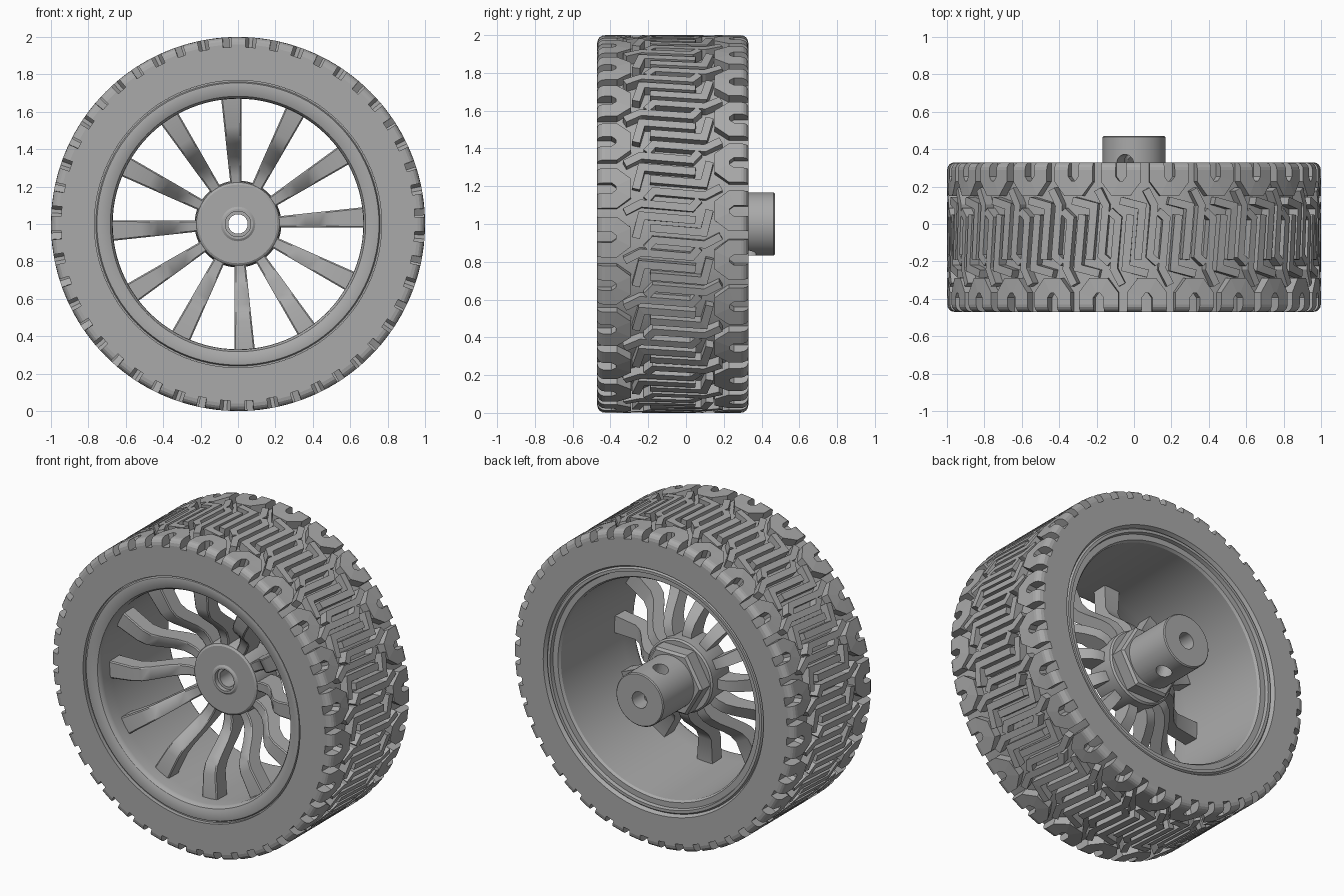
import bpy, bmesh
from math import sin, cos, pi, radians, sqrt
from mathutils import Vector, Matrix

cube = bpy.data.objects.get("Cube")
if cube:
    bpy.data.objects.remove(cube, do_unlink=True)

grey = bpy.data.materials.new("plain_grey")
grey.use_nodes = True
colour = (0.4, 0.4, 0.4, 1)
grey.diffuse_color = colour
grey.node_tree.nodes["Principled BSDF"].inputs["Base Color"].default_value = colour

CENTRE_Z = 1.0      # axle height
MID_Y = -0.07       # middle of the tyre width
HALF = 0.4          # half tyre width
PITCHES = 24        # tread repeats


def polar(r, y, a):
    return Vector((r * cos(a), y, CENTRE_Z + r * sin(a)))


def smooth(ob):
    bpy.ops.object.select_all(action='DESELECT')
    ob.select_set(True)
    bpy.context.view_layer.objects.active = ob
    bpy.ops.object.shade_smooth_by_angle(angle=radians(30))


def finish(name, bm):
    bmesh.ops.recalc_face_normals(bm, faces=bm.faces)
    mesh = bpy.data.meshes.new(name)
    bm.to_mesh(mesh)
    bm.free()
    ob = bpy.data.objects.new(name, mesh)
    bpy.context.collection.objects.link(ob)
    mesh.materials.append(grey)
    return ob


def lathe(name, profile, segs=96):
    """Spin a closed (radius, y) profile about the axle."""
    bm = bmesh.new()
    rings = []
    for i in range(segs):
        a = 2 * pi * i / segs
        rings.append([bm.verts.new(polar(r, y, a)) for r, y in profile])
    n = len(profile)
    for i in range(segs):
        p, q = rings[i], rings[(i + 1) % segs]
        for j in range(n):
            k = (j + 1) % n
            bm.faces.new((p[j], p[k], q[k], q[j]))
    ob = finish(name, bm)
    smooth(ob)
    return ob


# Tyre carcass
front, back = MID_Y - HALF, MID_Y + HALF
lathe("tyre", [(0.768, front), (0.946, front), (0.946, back), (0.78, back),
               (0.768, back - 0.02)], 144)


# Tread: raised ribs drawn as (around, across) paths and wrapped on the tyre
def crown(v):
    d = max(0.0, abs(v) - 0.36)
    return 0.96 + sqrt(max(0.0, 0.04 ** 2 - d * d))


def add_rib(bm, path, width, phase):
    pts = [Vector(p) for p in path]
    rows = []
    for i, p in enumerate(pts):
        d0 = (p - pts[i - 1]).normalized() if i else (pts[1] - p).normalized()
        d1 = (pts[i + 1] - p).normalized() if i < len(pts) - 1 else d0
        n0, n1 = Vector((-d0.y, d0.x)), Vector((-d1.y, d1.x))
        m = (n0 + n1).normalized()
        off = m * (width / 2 / max(0.4, m.dot(n0)))
        row = []
        for q, top in ((p + off, 1), (p - off, 1), (p - off, 0), (p + off, 0)):
            r = crown(q.y) if top else 0.935
            row.append(bm.verts.new(polar(r, MID_Y + q.y, phase - q.x)))
        rows.append(row)
    for a, b in zip(rows, rows[1:]):
        for j in range(4):
            k = (j + 1) % 4
            bm.faces.new((a[j], a[k], b[k], b[j]))
    bm.faces.new(rows[0])
    bm.faces.new(rows[-1][::-1])


leg = [(0.068, v) for v in (0.31, 0.36, 0.375, 0.388, 0.396, 0.4)]
shoulder = [(-u, v) for u, v in reversed(leg)] + [(-0.03, 0.26), (0.03, 0.26)] + leg
shoulder = [(u - 0.07, v) for u, v in shoulder]
hook = [(-0.075, 0.195), (0.045, 0.165), (0.02, -0.12)]
inner = [(-0.066, 0.255), (-0.021, 0.17), (-0.045, -0.1), (0.0, -0.14)]
step = 2 * pi / PITCHES


def build_tread(name, patterns):
    bm = bmesh.new()
    for i in range(PITCHES):
        for path, width, shift in patterns:
            phase = pi / 2 + (i - shift) * step
            add_rib(bm, path, width, phase)
            add_rib(bm, [(-u, -v) for u, v in path], width, phase)
    finish(name, bm)


build_tread("shoulder_tread", [(shoulder, 0.08, 0)])
build_tread("centre_tread", [(hook, 0.042, 0), (inner, 0.04, 0.5)])

# Rim with a flat front lip, tapered barrel and stepped back flange
lathe("rim", [
    (0.768, -0.445), (0.76, -0.445), (0.754, -0.458), (0.748, -0.46),
    (0.70, -0.452), (0.683, -0.445), (0.673, -0.43), (0.67, -0.41),
    (0.672, -0.32), (0.69, 0.28), (0.70, 0.295), (0.735, 0.295),
    (0.74, 0.318), (0.758, 0.318), (0.768, 0.305)])

# Hub drum and hex nut
lathe("hub_drum", [(0.07, -0.13), (0.21, -0.13), (0.222, -0.122), (0.228, -0.105),
                   (0.232, 0.06), (0.222, 0.07), (0.07, 0.07)])
lathe("hex_nut", [(0.12, 0.06), (0.22, 0.06), (0.22, 0.145),
                  (0.205, 0.16), (0.12, 0.16)], 6)

# Axle boss with bore and a cross-drilled screw hole
boss = lathe("axle_boss", [
    (0.068, -0.138), (0.068, -0.11), (0.052, -0.11), (0.052, 0.47),
    (0.162, 0.47), (0.168, 0.464), (0.168, 0.06), (0.1, 0.06), (0.1, -0.125),
    (0.08, -0.138)], 64)
bm = bmesh.new()
bmesh.ops.create_cone(bm, cap_ends=True, segments=32, radius1=0.047, radius2=0.047,
                      depth=0.6,
                      matrix=Matrix.Translation((0, 0.325, CENTRE_Z))
                      @ Matrix.Rotation(radians(-17), 4, 'Y'))
cutter = finish("screw_hole_cutter", bm)
cutter.hide_render = True
bpy.context.view_layer.objects.active = boss
mod = boss.modifiers.new("screw_hole", 'BOOLEAN')
mod.operation = 'DIFFERENCE'
mod.solver = 'EXACT'
mod.object = cutter
bpy.ops.object.modifier_apply(modifier=mod.name)
bpy.data.objects.remove(cutter, do_unlink=True)
smooth(boss)

# Spokes: swept forward from the hub to the front of the rim, (radius, y, thickness)
side = [(0.17, -0.12, 0.13), (0.26, -0.122, 0.13), (0.31, -0.14, 0.125),
        (0.36, -0.185, 0.12), (0.43, -0.27, 0.115), (0.47, -0.31, 0.11),
        (0.52, -0.33, 0.1), (0.69, -0.34, 0.1)]
for s in range(12):
    bm = bmesh.new()
    turn = radians(3 + 30 * s)
    rows = []
    for r, y, thick in side:
        w = 0.027 + (r - 0.17) * 0.055
        corners = ((-w, y + 0.006), (-w + 0.007, y), (w - 0.007, y), (w, y + 0.006),
                   (w, y + thick), (-w, y + thick))
        rows.append([bm.verts.new((r * cos(turn) - t * sin(turn), yy,
                                   CENTRE_Z + r * sin(turn) + t * cos(turn)))
                     for t, yy in corners])
    for a, b in zip(rows, rows[1:]):
        for j in range(6):
            k = (j + 1) % 6
            bm.faces.new((a[j], a[k], b[k], b[j]))
    bm.faces.new(rows[0])
    bm.faces.new(rows[-1])
    smooth(finish("spoke_%02d" % (s + 1), bm))
